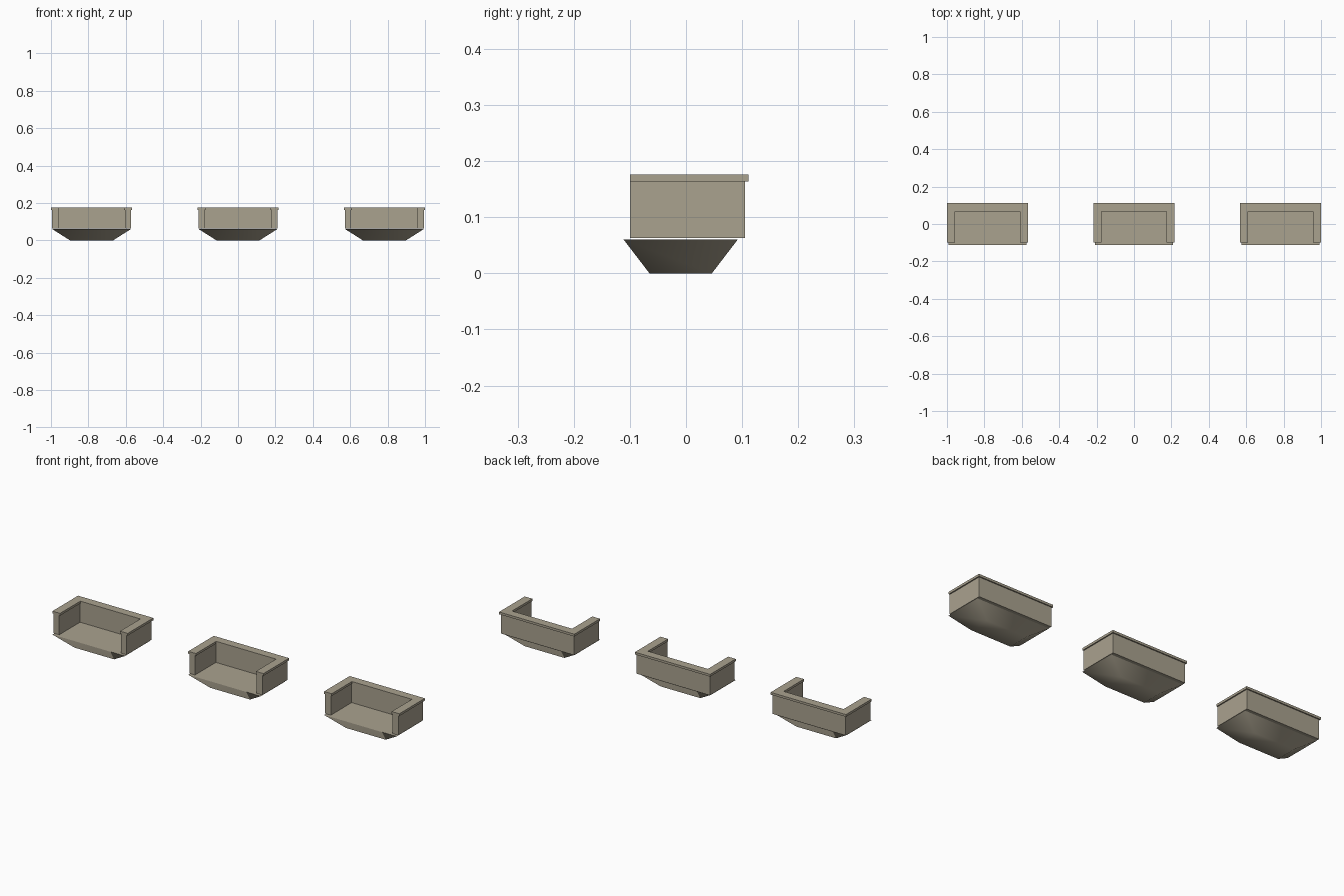
import bpy, bmesh, math

if "Cube" in bpy.data.objects:
    bpy.data.objects.remove(bpy.data.objects["Cube"])

stone = bpy.data.materials.new("warm grey stone")
stone.diffuse_color = (0.40, 0.36, 0.275, 1)
stone.use_nodes = True
stone.node_tree.nodes["Principled BSDF"].inputs["Base Color"].default_value = stone.diffuse_color


def make_object(name, bm, x):
    bmesh.ops.recalc_face_normals(bm, faces=bm.faces)
    mesh = bpy.data.meshes.new(name)
    bm.to_mesh(mesh)
    bm.free()
    mesh.materials.append(stone)
    obj = bpy.data.objects.new(name, mesh)
    obj.location.x = x
    bpy.context.collection.objects.link(obj)
    return obj


def u_shape(name, x, half, back, front, thick, z0, z1):
    """U-shaped plan, open to the front, extruded from z0 to z1."""
    inner, inner_back = half - thick, back - thick
    plan = [(-half, front), (-inner, front), (-inner, inner_back), (inner, inner_back),
            (inner, front), (half, front), (half, back), (-half, back)]
    bm = bmesh.new()
    face = bm.faces.new([bm.verts.new((px, py, z0)) for px, py in plan])
    top = bmesh.ops.extrude_face_region(bm, geom=[face])
    verts = [g for g in top["geom"] if isinstance(g, bmesh.types.BMVert)]
    bmesh.ops.translate(bm, verts=verts, vec=(0, 0, z1 - z0))
    return make_object(name, bm, x)


def tapered_base(name, x):
    """Floor block that narrows downward like an inverted pyramid."""
    bm = bmesh.new()
    bmesh.ops.create_cube(bm, size=2)
    for v in bm.verts:
        taper = 1 if v.co.z > 0 else 0.547
        v.co = (v.co.x * 0.209 * taper,
                v.co.y * 0.1015 * taper - 0.0095,
                0.06 if v.co.z > 0 else 0)
    obj = make_object(name, bm, x)
    # sides and underside blend softly, the floor edge stays sharp
    bpy.ops.object.select_all(action='DESELECT')
    obj.select_set(True)
    bpy.context.view_layer.objects.active = obj
    bpy.ops.object.shade_smooth_by_angle(angle=math.radians(80))
    return obj


# three identical balconies in a row
for side, x in (("left", -0.783), ("middle", 0), ("right", 0.783)):
    tapered_base(side + "_balcony_base", x)
    u_shape(side + "_parapet_wall", x, 0.211, 0.105, -0.10, 0.033, 0.063, 0.164)
    u_shape(side + "_parapet_cap", x, 0.217, 0.111, -0.10, 0.044, 0.164, 0.176)
